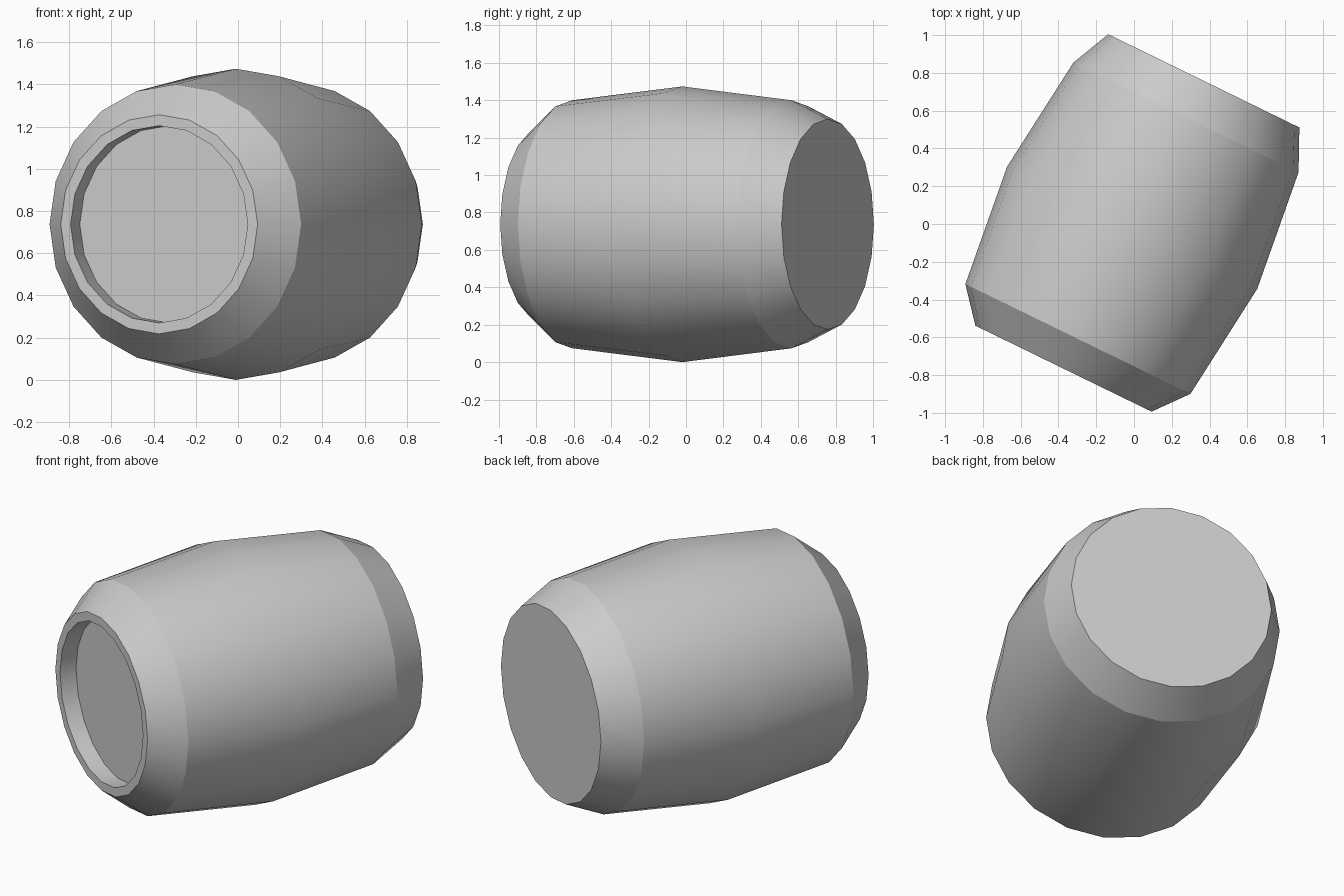
import bpy, bmesh, math
from mathutils import Matrix, Vector

cube = bpy.data.objects.get("Cube")
if cube:
    bpy.data.objects.remove(cube, do_unlink=True)

SIDES = 20
CENTRE_Z = 0.737
TURN = math.radians(26)

# Plain grey material
grey = bpy.data.materials.new("plain_grey")
grey.use_nodes = True
colour = (0.6, 0.6, 0.6, 1)
grey.diffuse_color = colour
grey.node_tree.nodes["Principled BSDF"].inputs["Base Color"].default_value = colour

# Barrel profile from the recessed front head to the back head:
# (distance along axis, radius, sharp ring)
profile = [
    (-0.752, 0.467, True),   # recessed head
    (-0.852, 0.467, True),   # rim, inside
    (-0.852, 0.519, True),   # rim, outside
    (-0.677, 0.663, True),   # front shoulder
    (-0.022, 0.737, False),  # widest ring
    (0.628, 0.663, True),    # back shoulder
    (0.843, 0.563, True),    # back head
]

bm = bmesh.new()
rings = []
for along, radius, sharp in profile:
    ring = []
    for i in range(SIDES):
        a = math.tau * i / SIDES
        ring.append(bm.verts.new((radius * math.cos(a), radius * math.sin(a), along)))
    rings.append(ring)

# Walls between neighbouring rings
for lower, upper in zip(rings, rings[1:]):
    for i in range(SIDES):
        j = (i + 1) % SIDES
        bm.faces.new((lower[i], lower[j], upper[j], upper[i])).smooth = True

# Flat heads close both ends
bm.faces.new(rings[0][::-1])
bm.faces.new(rings[-1])

# Crisp edges at the shoulders, rim and heads
for ring, (along, radius, sharp) in zip(rings, profile):
    for i in range(SIDES):
        bm.edges.get((ring[i], ring[(i + 1) % SIDES])).smooth = not sharp
bmesh.ops.recalc_face_normals(bm, faces=bm.faces)

# Lay the barrel on its side, turned about the vertical
axis = Vector((math.sin(TURN), math.cos(TURN), 0))
up = Vector((0, 0, 1))
lay_down = Matrix((up, axis.cross(up), axis)).transposed().to_4x4()
bm.transform(Matrix.Translation((0, 0, CENTRE_Z)) @ lay_down)

mesh = bpy.data.meshes.new("barrel")
bm.to_mesh(mesh)
bm.free()
mesh.materials.append(grey)
barrel = bpy.data.objects.new("barrel", mesh)
bpy.context.collection.objects.link(barrel)
